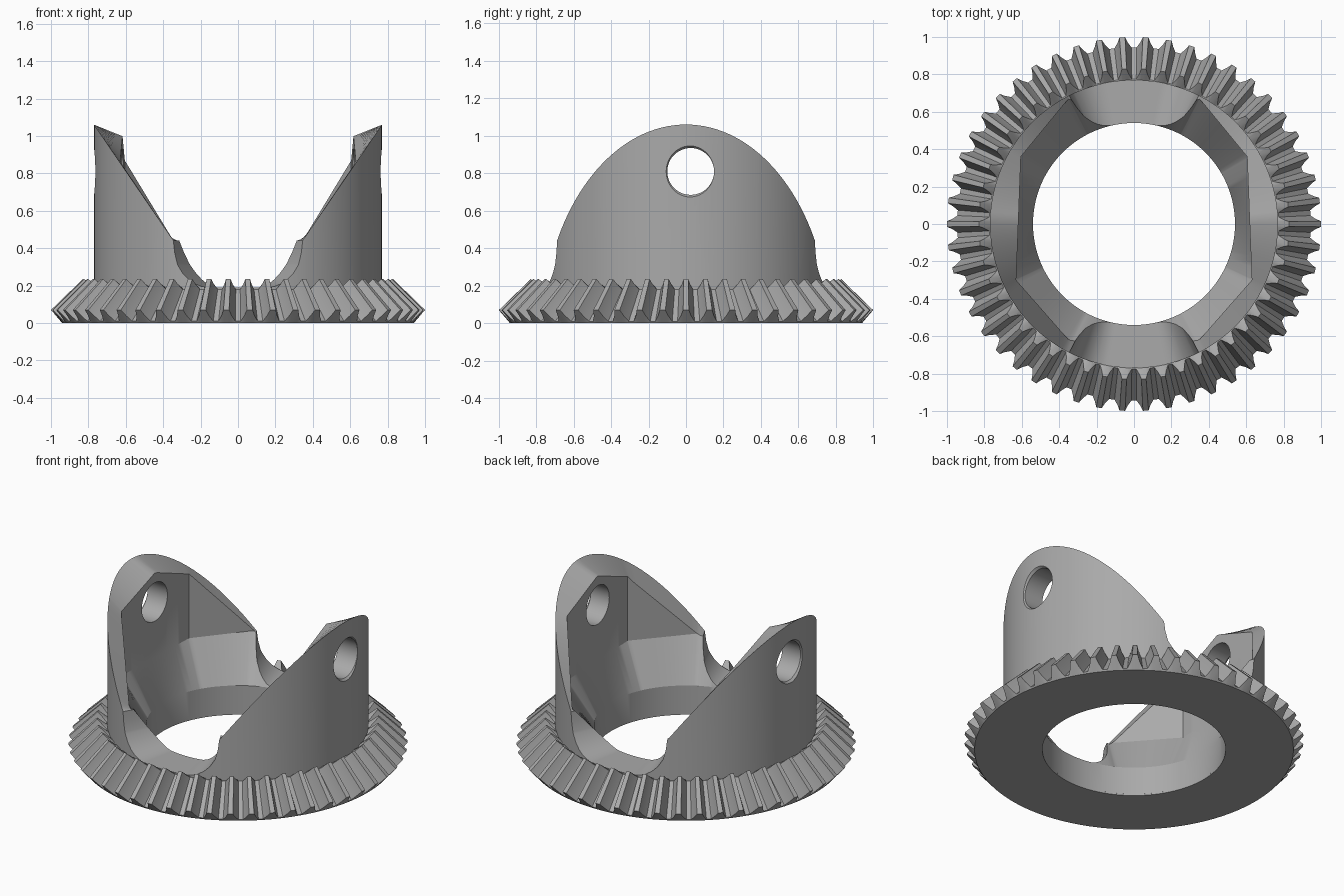
import bpy, bmesh, math
from mathutils import Vector
from mathutils.geometry import intersect_line_line_2d as unused_cross

cube = bpy.data.objects.get("Cube")
if cube:
    bpy.data.objects.remove(cube)

grey = bpy.data.materials.new("plain grey")
grey.use_nodes = True
grey.diffuse_color = (0.4, 0.4, 0.4, 1)
grey.node_tree.nodes["Principled BSDF"].inputs["Base Color"].default_value = (0.4, 0.4, 0.4, 1)

TEETH = 50
BORE, OUTER = 0.54, 0.77
FLOOR, WALL_FOOT = 0.19, 0.45
SLOT = 0.345


def sweep(name, columns, closed):
    """Join (angle, [(radius, height)...]) cross-sections into a full ring."""
    bm = bmesh.new()
    rings = [[bm.verts.new((r * math.cos(a), r * math.sin(a), z)) for r, z in pts]
             for a, pts in columns]
    for i, ring in enumerate(rings):
        nxt = rings[(i + 1) % len(rings)]
        n = len(ring)
        for k in range(n if closed else n - 1):
            m = (k + 1) % n
            bm.faces.new((ring[k], nxt[k], nxt[m], ring[m]))
    bmesh.ops.remove_doubles(bm, verts=bm.verts, dist=0.0004)
    bmesh.ops.recalc_face_normals(bm, faces=bm.faces)
    mesh = bpy.data.meshes.new(name)
    bm.to_mesh(mesh)
    bm.free()
    mesh.materials.append(grey)
    ob = bpy.data.objects.new(name, mesh)
    bpy.context.collection.objects.link(ob)
    return ob


def smooth(ob, degrees):
    bpy.ops.object.select_all(action='DESELECT')
    ob.select_set(True)
    bpy.context.view_layer.objects.active = ob
    bpy.ops.object.shade_smooth_by_angle(angle=math.radians(degrees))


# Toothed bevel ring: (fraction of pitch, tooth height)
tooth = [(-0.38, 0), (-0.22, 0.5), (-0.12, 1), (0.12, 1), (0.22, 0.5), (0.38, 0)]
columns = []
for t in range(TEETH):
    for f, h in tooth:
        columns.append(((t + f) * math.tau / TEETH, [
            (BORE, 0.01), (BORE, 0), (0.94, 0),
            (0.945 + 0.055 * h, 0.01 + 0.06 * h),
            (0.775 + 0.055 * h, 0.18 + 0.055 * h),
            (0.76, 0.18)]))
smooth(sweep("bevel_gear_ring", columns, False), 20)

# Eight-sided cavity inside the two uprights
right_half = [(0.34, -0.63), (0.63, -0.30), (0.605, 0.36), (0.35, 0.67)]
cavity = [Vector(p) for p in right_half] + [Vector((-x, y)) for x, y in reversed(right_half)]


def cavity_radius(a):
    """Distance from the axis to the cavity wall in direction a."""
    d = Vector((math.cos(a), math.sin(a)))
    for i, p in enumerate(cavity):
        e = cavity[(i + 1) % len(cavity)] - p
        den = d.cross(e)
        if abs(den) > 1e-9:
            r, s = p.cross(e) / den, p.cross(d) / den
            if r > 0 and -1e-6 <= s <= 1 + 1e-6:
                return r
    return 0.7


def upright_section(a):
    c, s = math.cos(a), math.sin(a)
    x, rin = abs(OUTER * c), cavity_radius(a)
    xi, yi = abs(rin * c), rin * s
    if x < SLOT:
        # Slot floor with a rounded rise to the uprights
        u = min(1, max(0, (x - 0.15) / 0.19))
        z_out = z_in = FLOOR + 0.21 * (1 - math.sqrt(1 - u * u))
    else:
        z_out = 0.44 + 1.46 * (x - SLOT)
        if -0.301 <= yi <= 0.361:
            z_in = 1.0 - 0.4 * abs(yi - 0.03)
        else:
            z_in = 0.44 + (1.65 if yi > 0 else 1.48) * max(0, xi - SLOT)
    foot = min(WALL_FOOT, z_in)
    r_foot = BORE + (rin - BORE) * (foot - FLOOR) / (WALL_FOOT - FLOOR)
    return [(BORE, 0.01), (BORE, FLOOR), (r_foot, foot), (r_foot, z_in),
            (OUTER, z_out), (OUTER, 0.01)]


angles = [math.tau * i / 144 for i in range(144)]
angles += [math.atan2(p.y, p.x) % math.tau for p in cavity]
for edge in (0.15, 0.32, 0.339, SLOT + 0.001):
    b = math.acos(edge / OUTER)
    angles += [b, math.pi - b, math.pi + b, math.tau - b]
uprights = sweep("twin_uprights", [(a, upright_section(a)) for a in sorted(angles)], True)

# Pivot holes with a small flare at the outer face
bm = bmesh.new()
rings = []
for x, r in ((-0.8, 0.16), (-0.755, 0.125), (0.755, 0.125), (0.8, 0.16)):
    rings.append([bm.verts.new((x, 0.025 + r * math.cos(math.tau * i / 48),
                                0.81 + r * math.sin(math.tau * i / 48))) for i in range(48)])
for p, q in zip(rings, rings[1:]):
    for i in range(48):
        j = (i + 1) % 48
        bm.faces.new((p[i], p[j], q[j], q[i]))
bm.faces.new(rings[0])
bm.faces.new(rings[-1])
bmesh.ops.recalc_face_normals(bm, faces=bm.faces)
mesh = bpy.data.meshes.new("pivot_hole_cutter")
bm.to_mesh(mesh)
bm.free()
mesh.materials.append(grey)
cutter = bpy.data.objects.new("pivot_hole_cutter", mesh)
bpy.context.collection.objects.link(cutter)
cutter.hide_render = True

cut = uprights.modifiers.new("pivot_holes", 'BOOLEAN')
cut.operation, cut.solver, cut.object = 'DIFFERENCE', 'EXACT', cutter
bpy.ops.object.select_all(action='DESELECT')
uprights.select_set(True)
bpy.context.view_layer.objects.active = uprights
bpy.ops.object.modifier_apply(modifier=cut.name)
bpy.data.objects.remove(cutter)
smooth(uprights, 25)
